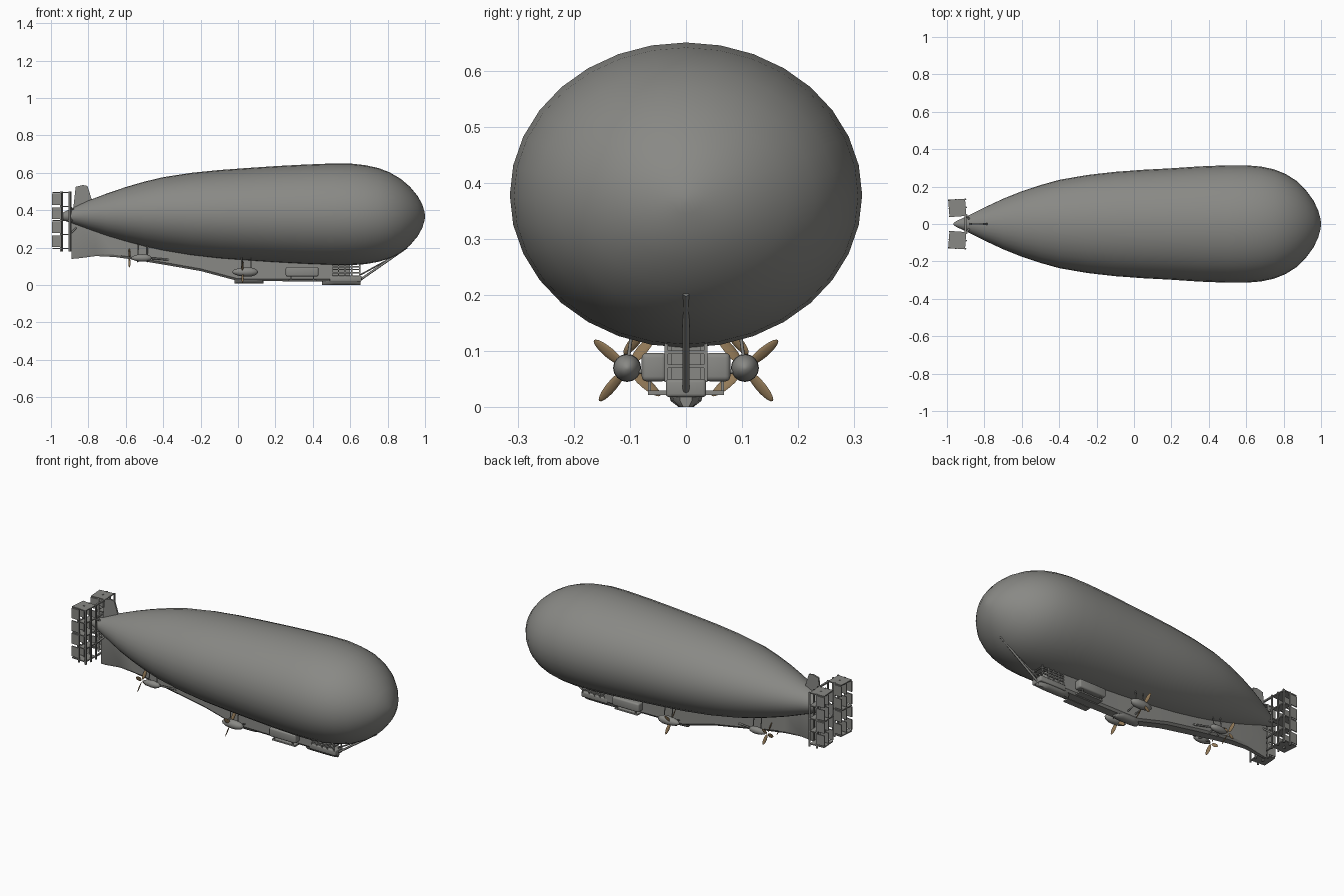
import bpy, bmesh, math
from mathutils import Vector, Matrix

if "Cube" in bpy.data.objects:
    bpy.data.objects.remove(bpy.data.objects["Cube"])


def material(name, rgb):
    m = bpy.data.materials.new(name)
    m.diffuse_color = (*rgb, 1)
    m.use_nodes = True
    m.node_tree.nodes["Principled BSDF"].inputs["Base Color"].default_value = m.diffuse_color
    return m


GREY = material("canvas_grey", (0.25, 0.25, 0.235))
WOOD = material("propeller_wood", (0.30, 0.20, 0.10))


def finish(name, bm, mat=GREY, smooth=None):
    bmesh.ops.recalc_face_normals(bm, faces=bm.faces)
    me = bpy.data.meshes.new(name)
    bm.to_mesh(me)
    bm.free()
    ob = bpy.data.objects.new(name, me)
    bpy.context.collection.objects.link(ob)
    me.materials.append(mat)
    if smooth:
        bpy.ops.object.select_all(action='DESELECT')
        ob.select_set(True)
        bpy.context.view_layer.objects.active = ob
        bpy.ops.object.shade_smooth_by_angle(angle=math.radians(smooth))
    return ob


def loft(name, rings, mat=GREY, smooth=None):
    bm = bmesh.new()
    loops = [[bm.verts.new(p) for p in r] for r in rings]
    n = len(loops[0])
    for a, b in zip(loops, loops[1:]):
        for i in range(n):
            j = (i + 1) % n
            bm.faces.new((a[i], a[j], b[j], b[i]))
    bm.faces.new(loops[0])
    bm.faces.new(loops[-1][::-1])
    return finish(name, bm, mat, smooth)


def ellipse(x, y, z, ry, rz, n=32):
    return [(x, y + ry * math.sin(2 * math.pi * i / n), z + rz * math.cos(2 * math.pi * i / n))
            for i in range(n)]


def add_box(bm, x0, x1, y0, y1, z0, z1):
    m = Matrix.Translation(((x0 + x1) / 2, (y0 + y1) / 2, (z0 + z1) / 2)) @ \
        Matrix.Diagonal((x1 - x0, abs(y1 - y0), z1 - z0, 1))
    bmesh.ops.create_cube(bm, size=1, matrix=m)


def boxes(name, items, bevel=0):
    bm = bmesh.new()
    for b in items:
        add_box(bm, *b)
    if bevel:
        bmesh.ops.bevel(bm, geom=bm.edges[:], offset=bevel, segments=3, affect='EDGES', profile=0.5)
    return finish(name, bm, smooth=40 if bevel else None)


def rod(name, a, b, r, n=8):
    a, b = Vector(a), Vector(b)
    d = b - a
    bm = bmesh.new()
    m = Matrix.Translation((a + b) / 2) @ d.to_track_quat('Z', 'Y').to_matrix().to_4x4()
    bmesh.ops.create_cone(bm, cap_ends=True, segments=n, radius1=r, radius2=r, depth=d.length, matrix=m)
    return finish(name, bm, smooth=50)


# gas envelope: x, bottom z, top z, half width
hull = [(-0.965, .362, .372, .005), (-0.95, .35, .382, .016), (-0.9, .335, .405, .038),
        (-0.8, .298, .452, .088), (-0.7, .262, .49, .135), (-0.6, .232, .524, .175),
        (-0.5, .205, .553, .208), (-0.4, .183, .577, .236), (-0.25, .158, .60, .262),
        (-0.1, .141, .615, .279), (0.05, .13, .626, .29), (0.2, .12, .636, .298),
        (0.35, .112, .644, .308), (0.5, .106, .65, .314), (0.6, .106, .65, .314),
        (0.68, .112, .641, .307), (0.75, .124, .626, .292), (0.81, .142, .603, .268),
        (0.87, .172, .568, .23), (0.92, .213, .525, .18), (0.96, .26, .477, .125),
        (0.985, .305, .432, .072), (0.997, .345, .392, .028), (1.0, .362, .375, .006)]
loft("gas_envelope", [ellipse(x, 0, (a + b) / 2, w, (b - a) / 2) for x, a, b, w in hull], smooth=40)

# keel running under the envelope: x, bottom z, top z, half width
keel = [(-0.89, .14, .35, .008), (-0.86, .142, .34, .012), (-0.76, .155, .32, .02),
        (-0.66, .15, .28, .027), (-0.55, .135, .25, .032), (-0.4, .11, .22, .036),
        (-0.2, .075, .18, .037), (-0.05, .035, .16, .036), (0.0, .022, .15, .035),
        (0.3, .02, .14, .035), (0.5, .02, .125, .035)]
loft("keel", [[(x, -w * .7, a), (x, w * .7, a), (x, w, a + .012), (x, w, b), (x, -w, b), (x, -w, a + .012)]
              for x, a, b, w in keel], smooth=30)

# control cabin with open window frames
boxes("cabin_floor", [(0.49, 0.66, -.036, .036, .018, .05)], .006)
boxes("cabin_core", [(0.5, 0.6, -.026, .026, .045, .12)])
frame = [(0.5, 0.655, s * .033, s * .038, z, z + .007) for s in (-1, 1) for z in (.062, .08, .095)]
frame += [(x, x + .006, s * .032, s * .038, .045, .118) for s in (-1, 1)
          for x in (.5, .535, .57, .605, .648)]
frame += [(0.648, 0.655, -.035, .035, z, z + .006) for z in (.07, .095)]
boxes("cabin_window_frames", frame)

# boat-shaped floats beneath the keel
for name, x0, x1, z in (("front_float", .45, .655, .002), ("middle_float", -.02, .135, .009)):
    pts = [(0, .012), (.08, .026), (.3, .032), (.7, .032), (.92, .026), (1, .012)]
    loft(name, [[(x0 + (x1 - x0) * t, -w, .028), (x0 + (x1 - x0) * t, w, .028),
                 (x0 + (x1 - x0) * t, w * .85, z + .009), (x0 + (x1 - x0) * t, w * .4, z - .002 if z < .005 else z),
                 (x0 + (x1 - x0) * t, -w * .4, z - .002 if z < .005 else z),
                 (x0 + (x1 - x0) * t, -w * .85, z + .009)] for t, w in pts], smooth=40)


def propeller(name, x, y, z, length, phase, mirror):
    bm = bmesh.new()
    for k in range(4):
        ang = phase + k * math.pi / 2
        m = Matrix.Translation((x, y, z)) @ Matrix.Rotation(mirror * ang, 4, 'X') @ \
            Matrix.Translation((0, 0, length * .55)) @ Matrix.Rotation(mirror * .5, 4, 'Z') @ \
            Matrix.Diagonal((.003, .0105, length * .45, 1))
        bmesh.ops.create_uvsphere(bm, u_segments=10, v_segments=10, radius=1, matrix=m)
    finish(name, bm, WOOD, 60)


# engine nacelles, struts and propellers, mirrored left and right
nacelle = [(-.07, .003), (-.06, .012), (-.035, .021), (0, .025), (.03, .024), (.055, .016), (.067, .004)]
for s, side in ((-1, "left"), (1, "right")):
    for tag, x, y, z, k, px in (("front", .04, .105, .07, 1, .025), ("rear", -.515, .068, .145, .8, -.58)):
        loft(f"{tag}_nacelle_{side}",
             [ellipse(x + dx * k, s * y, z, r * k, r * k, 16) for dx, r in nacelle], smooth=50)
        propeller(f"{tag}_propeller_{side}", px, s * y, z, .077 if k == 1 else .066, math.radians(40), s)
        for dx in (-.02, .03):
            rod(f"{tag}_strut_upper_{side}", (x + dx, s * y, z), (x + dx, s * (y - .012), z + .09), .003)
            rod(f"{tag}_strut_inner_{side}", (x + dx, s * y, z), (x + dx, s * .03, z - .02), .004)
    rod(f"rear_stay_{side}", (-.48, s * .065, .145), (-.37, s * .034, .135), .005)
    # side compartments and walkway rail
    boxes(f"side_compartment_{side}", [(.255, .43, s * .034, s * .079, .046, .097)], .009)
    boxes(f"side_step_{side}", [(.27, .42, s * .03, s * .068, .022, .03),
                                (.28, .286, s * .062, s * .068, .022, .05),
                                (.40, .406, s * .062, s * .068, .022, .05)])

# nose mooring stay
rod("nose_stay", (.645, 0, .022), (.905, 0, .203), .006)
rod("nose_stay_upper", (.655, 0, .055), (.80, 0, .135), .004)

# upper fin
loft("upper_fin", [[(-.885, y, .37), (-.77, y, .42), (-.805, y, .53), (-.83, y, .535), (-.868, y, .525)]
                   for y in (-.005, .005)])

# box-kite tail: shelves, rudder panels and posts, slightly toed on each side
for s, side in ((-1, "left"), (1, "right")):
    levels = (.195, .27, .345, .42, .495)
    shelves = [(-.945, -.9, s * .04, s * .132, z - .003, z + .003) for z in levels]
    shelves += [(-.99, -.945, s * .04, s * .132, z - .003, z + .003) for z in (levels[0], levels[2], levels[4])]
    panels = [(-.992, -.945, s * y - .003, s * y + .003, z + .008, z + .069)
              for z in levels[:-1] for y in (.043, .087, .13)]
    posts = [(x, x + .008, s * y - .004, s * y + .004, .18, .5)
             for x in (-.948, -.902) for y in (.043, .087, .13)]
    for name, items in (("tail_shelves", shelves), ("rudder_panels", panels), ("tail_posts", posts)):
        ob = boxes(f"{name}_{side}", items)
        c = Vector((-.945, s * .087, 0))
        ob.data.transform(Matrix.Translation(c) @ Matrix.Rotation(s * .07, 4, 'Z') @ Matrix.Translation(-c))
    for z in (.27, .345, .42):
        rod(f"tail_arm_{side}", (-.9, s * .05, z), (-.86, 0, .35 + (z - .345) * .5), .005)
# cross bars joining both tail boxes
boxes("tail_cross_bars", [(-.906, -.896, -.05, .05, z - .004, z + .004) for z in (.195, .27, .42, .495)])
